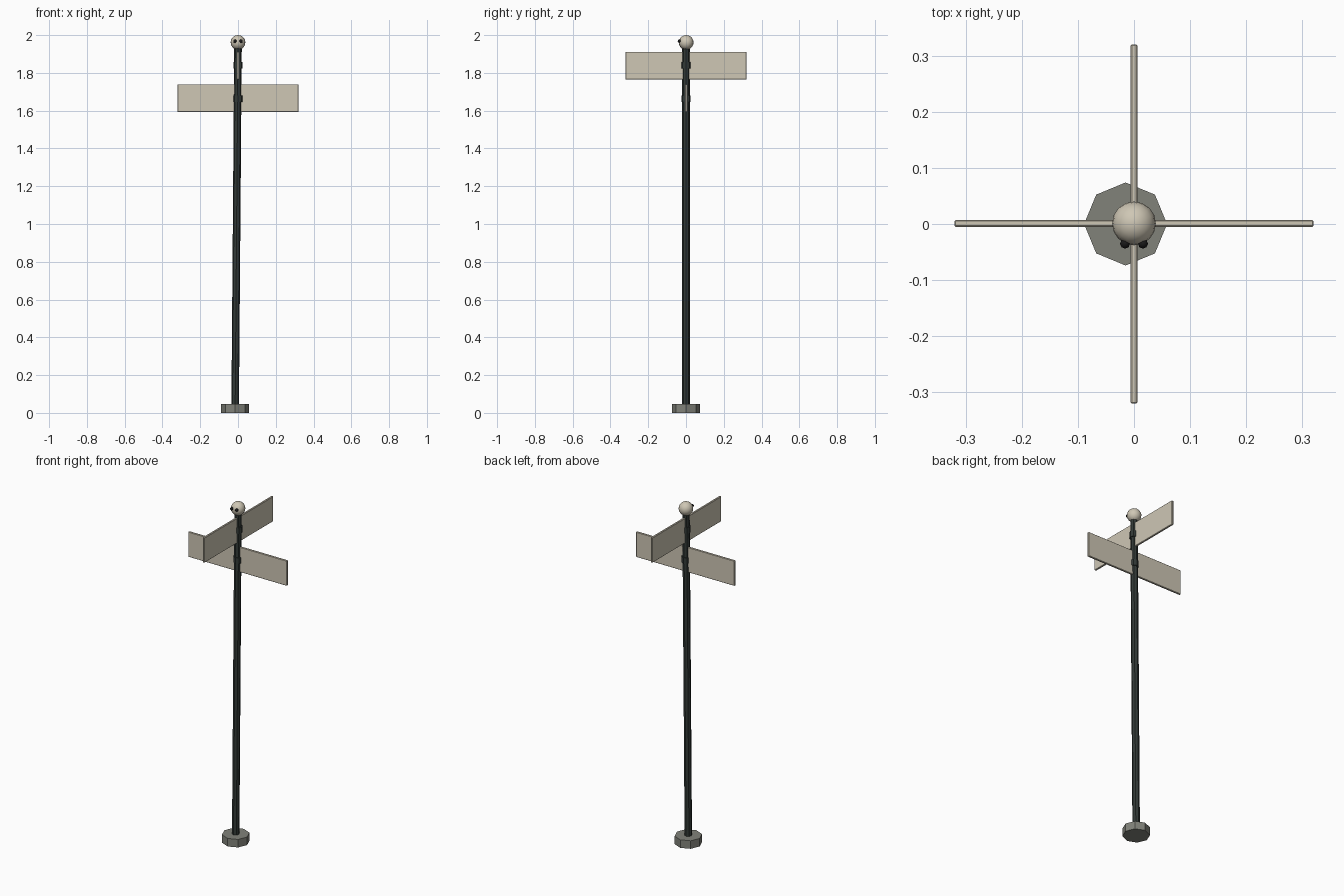
import bpy
import math
from mathutils import Vector

cube = bpy.data.objects.get("Cube")
if cube:
    bpy.data.objects.remove(cube, do_unlink=True)


def material(name, rgb):
    mat = bpy.data.materials.new(name)
    mat.use_nodes = True
    mat.diffuse_color = (*rgb, 1)
    mat.node_tree.nodes["Principled BSDF"].inputs["Base Color"].default_value = (*rgb, 1)
    return mat


CREAM = material("cream paint", (0.62, 0.57, 0.46))
IRON = material("dark iron", (0.032, 0.042, 0.038))
STONE = material("grey stone", (0.22, 0.225, 0.195))
BLACK = material("black", (0.01, 0.01, 0.01))


def finish(name, mat, smooth=None):
    ob = bpy.context.object
    ob.name = name
    ob.data.materials.append(mat)
    if smooth:
        bpy.ops.object.shade_smooth_by_angle(angle=math.radians(smooth))
    return ob


def cylinder(name, start, end, radius, sides, mat, smooth=None):
    start, end = Vector(start), Vector(end)
    axis = end - start
    bpy.ops.mesh.primitive_cylinder_add(
        vertices=sides, radius=radius, depth=axis.length, location=(start + end) / 2,
        rotation=axis.to_track_quat("Z", "Y").to_euler())
    return finish(name, mat, smooth)


def box(name, size, location, mat, bevel):
    bpy.ops.mesh.primitive_cube_add(size=1, location=location)
    ob = bpy.context.object
    ob.scale = size
    bpy.ops.object.transform_apply(location=False, rotation=False, scale=True)
    mod = ob.modifiers.new("edge chamfer", "BEVEL")
    mod.width = bevel
    mod.segments = 1
    return finish(name, mat)


# Footing and slightly leaning pole
cylinder("footing", (-0.015, 0, 0), (-0.015, 0, 0.047), 0.074, 8, STONE)
cylinder("pole", (-0.015, 0, 0.04), (0, 0, 1.93), 0.02, 8, IRON)

# Two crossed boards, each held by a clamp
box("lower_board", (0.64, 0.012, 0.147), (0, 0.001, 1.666), CREAM, 0.002)
box("upper_board", (0.012, 0.64, 0.147), (0, 0, 1.838), CREAM, 0.002)
for name, z in (("lower_clamp", 1.663), ("upper_clamp", 1.84)):
    cylinder(name, (0, 0, z - 0.018), (0, 0, z + 0.018), 0.025, 8, IRON)

# Ball finial with two small dark studs facing front
bpy.ops.mesh.primitive_uv_sphere_add(segments=16, ring_count=10, radius=0.039, location=(0, 0.001, 1.961))
finish("finial_ball", CREAM, 60)
for side, x in (("left", 0.016), ("right", -0.016)):
    bpy.ops.mesh.primitive_uv_sphere_add(segments=8, ring_count=6, radius=0.009, location=(x, -0.035, 1.968))
    finish(side + "_stud", BLACK, 60)
